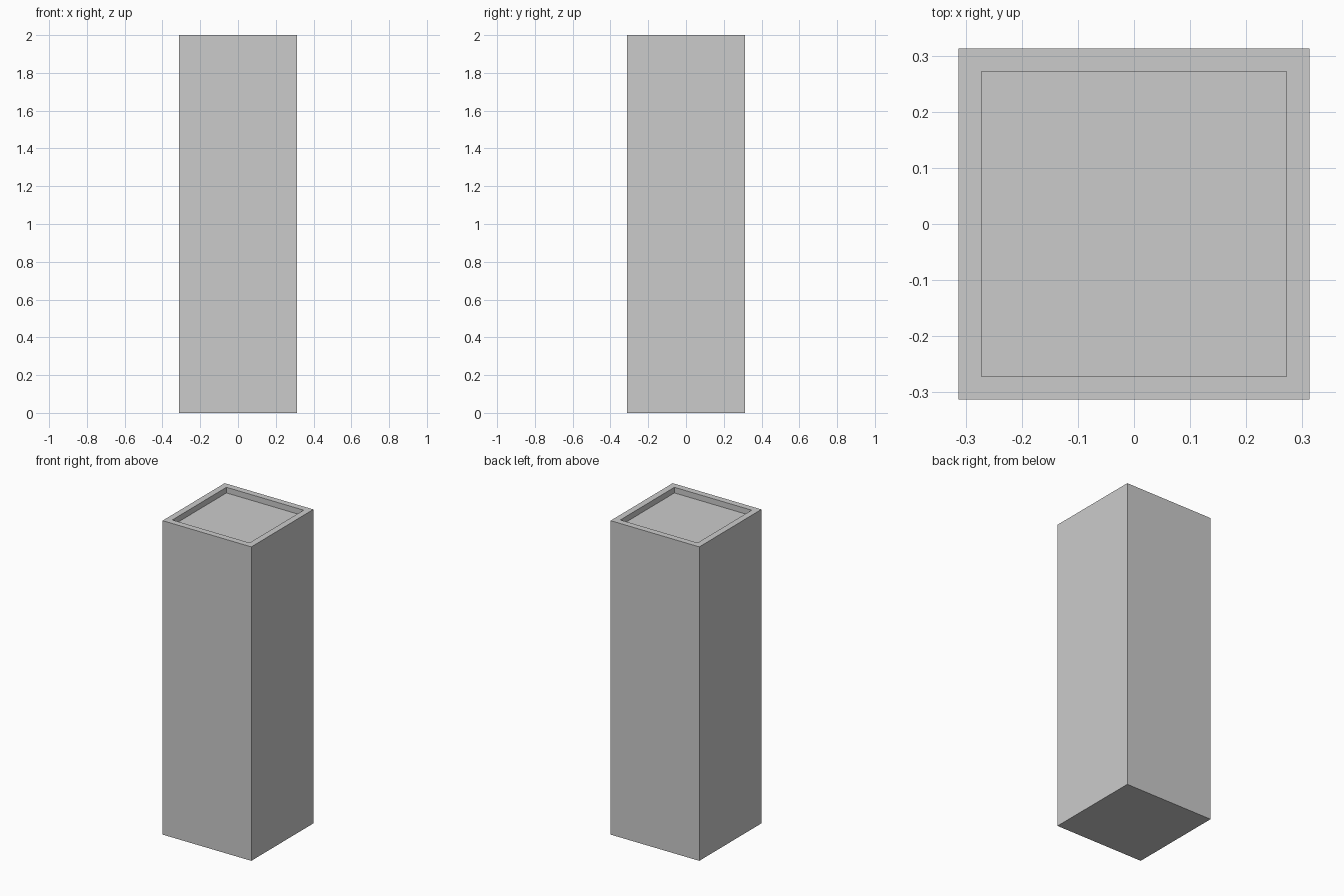
import bpy, bmesh

if "Cube" in bpy.data.objects:
    bpy.data.objects.remove(bpy.data.objects["Cube"])

WIDTH, HEIGHT = 0.625, 2.0
RIM, RECESS = 0.057, 0.036

# Square pillar standing on the ground
bm = bmesh.new()
bmesh.ops.create_cube(bm, size=1)
bmesh.ops.translate(bm, verts=bm.verts, vec=(0, 0, 0.5))
bmesh.ops.scale(bm, verts=bm.verts, vec=(WIDTH, WIDTH, HEIGHT))

# Rim and shallow tray sunk into the top
top = max(bm.faces, key=lambda f: f.calc_center_median().z)
bmesh.ops.inset_region(bm, faces=[top], thickness=RIM)
floor = bmesh.ops.extrude_discrete_faces(bm, faces=[top])["faces"][0]
bmesh.ops.translate(bm, verts=floor.verts, vec=(0, 0, -RECESS))
bmesh.ops.recalc_face_normals(bm, faces=bm.faces)

mesh = bpy.data.meshes.new("tall_planter")
bm.to_mesh(mesh)
bm.free()
bpy.context.collection.objects.link(bpy.data.objects.new("tall_planter", mesh))
